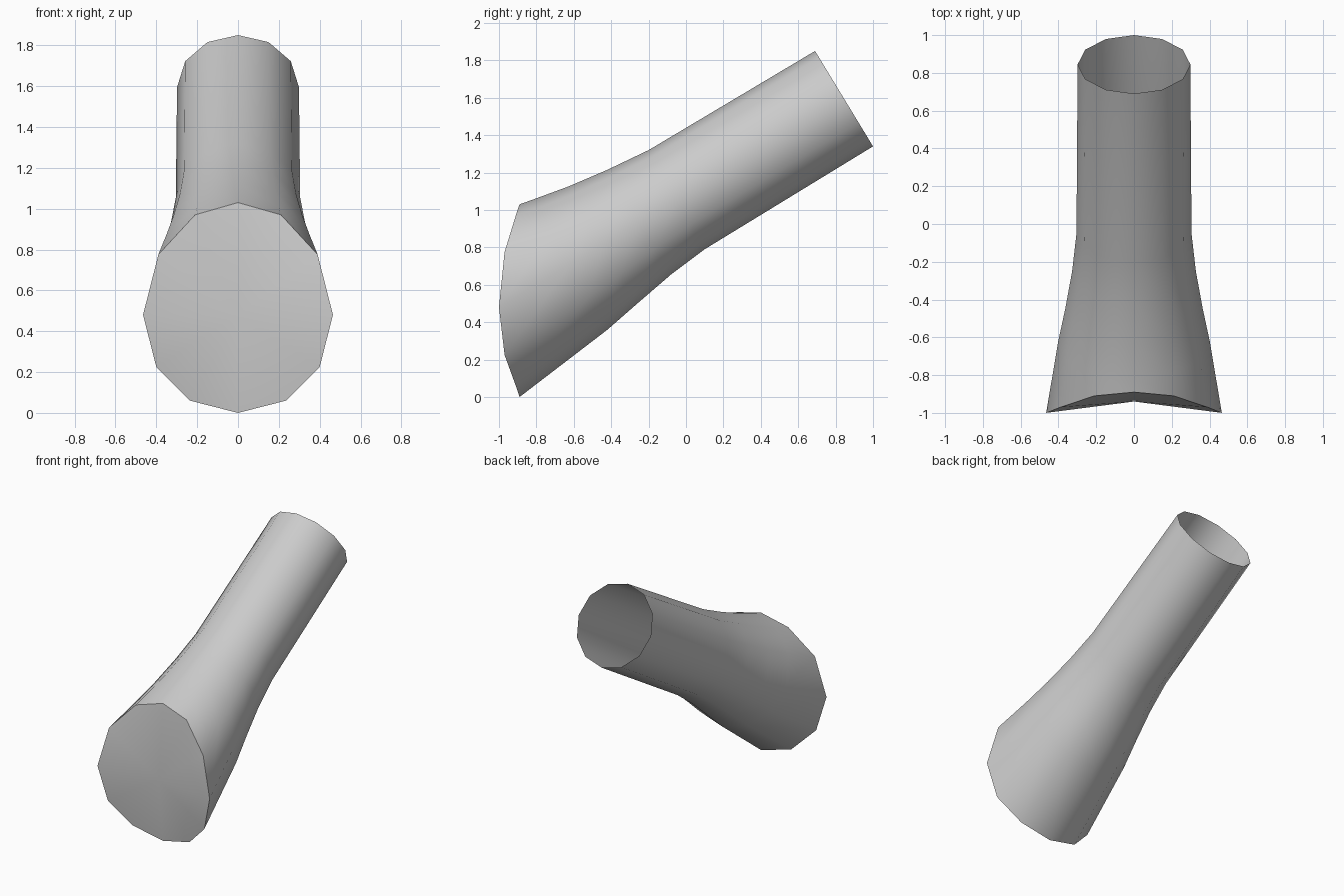
import bpy, bmesh, math
from mathutils import Vector

cube = bpy.data.objects.get("Cube")
if cube:
    bpy.data.objects.remove(cube, do_unlink=True)

SIDES = 12

# Plain grey material
grey = bpy.data.materials.new("plain grey")
grey.use_nodes = True
colour = (0.6, 0.6, 0.6, 1)
grey.diffuse_color = colour
grey.node_tree.nodes["Principled BSDF"].inputs["Base Color"].default_value = colour

# Tube rings: (y, z) of the crown and of the underside
RINGS = [((0.69, 1.85), (1.0, 1.34)),
         ((-0.2, 1.32), (0.1, 0.79)),
         ((-0.42, 1.215), (-0.08, 0.655)),
         ((-0.63, 1.125), (-0.26, 0.5)),
         ((-0.82, 1.055), (-0.42, 0.36))]

# Half of the curved front rim, crown to underside: (x, y, z)
RIM = [(0, -0.89, 1.03), (0.21, -0.91, 0.97), (0.39, -0.97, 0.775),
       (0.465, -1, 0.48), (0.4, -0.97, 0.225), (0.235, -0.91, 0.06),
       (0, -0.89, 0)]


def ring_points(crown, underside):
    top, low = Vector((0, *crown)), Vector((0, *underside))
    centre, up = (top + low) / 2, (top - low) / 2
    side = Vector((up.length, 0, 0))
    angles = [math.tau * i / SIDES for i in range(SIDES)]
    return [centre + up * math.cos(a) + side * math.sin(a) for a in angles]


# Flared tube, open at the back
bm = bmesh.new()
rim = RIM + [(-x, y, z) for x, y, z in RIM[-2:0:-1]]
loops = [[bm.verts.new(p) for p in pts]
         for pts in [ring_points(*r) for r in RINGS] + [rim]]
for a, b in zip(loops, loops[1:]):
    for i in range(SIDES):
        j = (i + 1) % SIDES
        bm.faces.new((a[i], b[i], b[j], a[j]))

# Dished cap on the front rim
hub = bm.verts.new((0, -0.94, 0.48))
for i in range(SIDES):
    bm.faces.new((hub, loops[-1][(i + 1) % SIDES], loops[-1][i]))
bmesh.ops.recalc_face_normals(bm, faces=bm.faces)
if hub.link_faces[0].normal.y > 0:
    bmesh.ops.reverse_faces(bm, faces=bm.faces)

mesh = bpy.data.meshes.new("flared_tube")
bm.to_mesh(mesh)
bm.free()
mesh.materials.append(grey)
tube = bpy.data.objects.new("flared_tube", mesh)
bpy.context.collection.objects.link(tube)
bpy.context.view_layer.objects.active = tube
tube.select_set(True)
bpy.ops.object.shade_smooth_by_angle(angle=math.radians(50))
